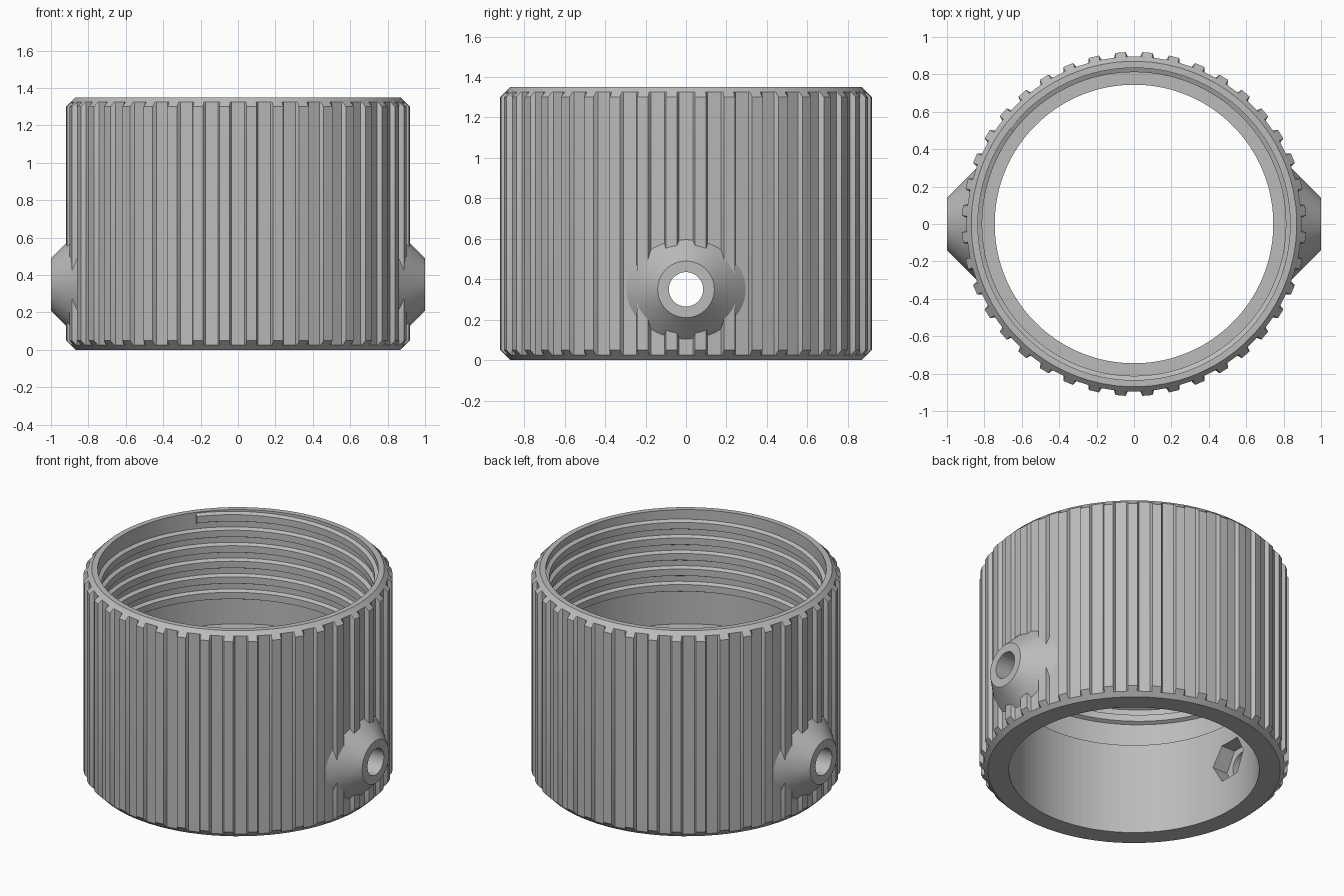
import bpy, bmesh, math
from mathutils import Matrix

cube = bpy.data.objects.get("Cube")
if cube:
    bpy.data.objects.remove(cube, do_unlink=True)

HEIGHT = 1.35
RIBS = 40
R_RIB, R_GROOVE, R_END = 0.92, 0.895, 0.87
CHAMFER = R_RIB - R_END
BOSS_Z = 0.35

grey = bpy.data.materials.new("plain grey")
grey.use_nodes = True
grey.diffuse_color = (0.5, 0.5, 0.5, 1)
grey.node_tree.nodes["Principled BSDF"].inputs["Base Color"].default_value = (0.5, 0.5, 0.5, 1)


def make_object(name, bm):
    bmesh.ops.recalc_face_normals(bm, faces=bm.faces[:])
    mesh = bpy.data.meshes.new(name)
    bm.to_mesh(mesh)
    bm.free()
    mesh.materials.append(grey)
    obj = bpy.data.objects.new(name, mesh)
    bpy.context.collection.objects.link(obj)
    return obj


def activate(obj):
    bpy.ops.object.select_all(action='DESELECT')
    obj.select_set(True)
    bpy.context.view_layer.objects.active = obj


def bridge(bm, a, b, closed=True):
    n = len(a)
    for i in range(n if closed else n - 1):
        j = (i + 1) % n
        bm.faces.new((a[i], a[j], b[j], b[i]))


def boolean(target, tool, operation):
    mod = target.modifiers.new(operation.lower(), 'BOOLEAN')
    mod.operation, mod.solver, mod.object = operation, 'EXACT', tool
    activate(target)
    bpy.ops.object.modifier_apply(modifier=mod.name)
    bpy.data.objects.remove(tool, do_unlink=True)


def side_cone(name, x0, r0, x1, r1, segments, side):
    """Cone or prism lying along x between x0 and x1, on one side of the ring."""
    bm = bmesh.new()
    place = Matrix.Translation((side * (x0 + x1) / 2, 0, BOSS_Z)) @ \
        Matrix.Rotation(side * math.pi / 2, 4, 'Y')
    bmesh.ops.create_cone(bm, cap_ends=True, segments=segments, radius1=r0,
                          radius2=r1, depth=x1 - x0, matrix=place)
    return make_object(name, bm)


# Outline of the ribs: angle and radius, four points per rib
outline = []
for k in range(RIBS):
    centre = (k + 0.5) * math.tau / RIBS
    for offset, radius in ((-0.041, R_GROOVE), (-0.03, R_RIB),
                           (0.03, R_RIB), (0.041, R_GROOVE)):
        outline.append((centre + offset, radius))

# Ring wall: ribbed outside with chamfered ends, stepped bore inside
wall = [(R_END, 0), (R_GROOVE, CHAMFER / 2), (R_RIB, CHAMFER),
        (R_RIB, HEIGHT - CHAMFER), (R_GROOVE, HEIGHT - CHAMFER / 2), (R_END, HEIGHT),
        (0.835, HEIGHT), (0.835, 0.6), (0.745, 0.6), (0.745, 0)]
bm = bmesh.new()
loops = [[bm.verts.new((min(r, cap) * math.cos(a), min(r, cap) * math.sin(a), z))
          for a, r in outline] for cap, z in wall]
for i, loop in enumerate(loops):
    bridge(bm, loop, loops[(i + 1) % len(loops)])
body = make_object("ribbed_ring", bm)

# Screw bosses on both sides, with a through hole and a nut pocket inside
for side in (-1, 1):
    boolean(body, side_cone("boss", 0.835, 0.305, 1.0, 0.14, 64, side), 'UNION')
for side in (-1, 1):
    boolean(body, side_cone("hole", 0.6, 0.085, 1.1, 0.085, 48, side), 'DIFFERENCE')
    boolean(body, side_cone("nut_pocket", 0.6, 0.14, 0.84, 0.14, 6, side), 'DIFFERENCE')
activate(body)
bpy.ops.object.shade_smooth_by_angle(angle=math.radians(25))

# Internal screw thread: a trapezoid ridge swept along a helix
PITCH, START, TURNS, STEPS = 0.102, 0.76, 5.4, 96
ridge = [(0.845, -0.038), (0.812, -0.022), (0.812, 0.022), (0.845, 0.038)]
bm = bmesh.new()
sections = []
for i in range(int(TURNS * STEPS) + 1):
    turn = i / STEPS
    a = turn * math.tau
    sections.append([bm.verts.new((r * math.cos(a), r * math.sin(a), START + turn * PITCH + dz))
                     for r, dz in ridge])
for a, b in zip(sections, sections[1:]):
    bridge(bm, a, b)
for end in (sections[0], sections[-1]):
    bm.faces.new(end)
thread = make_object("inner_thread", bm)
activate(thread)
bpy.ops.object.shade_smooth_by_angle(angle=math.radians(25))
